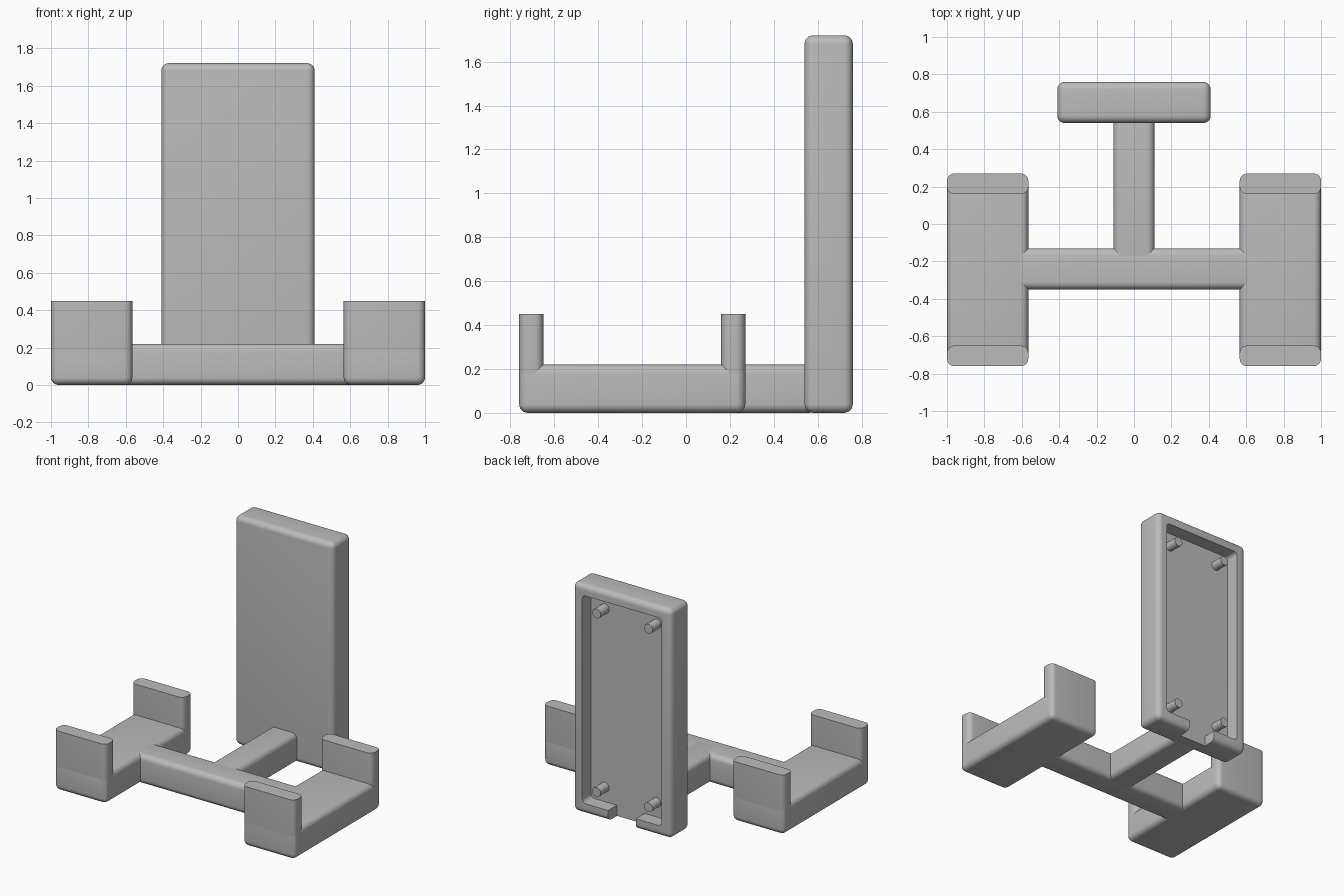
import bpy, bmesh, math
from mathutils import Vector

cube = bpy.data.objects.get("Cube")
if cube:
    bpy.data.objects.remove(cube, do_unlink=True)

# Single material
grey = bpy.data.materials.new("grey plastic")
grey.use_nodes = True
colour = (0.5, 0.5, 0.5, 1)
grey.diffuse_color = colour
grey.node_tree.nodes["Principled BSDF"].inputs["Base Color"].default_value = colour

RADIUS = 0.04


def finish(name, bm):
    mesh = bpy.data.meshes.new(name)
    bm.to_mesh(mesh)
    bm.free()
    mesh.materials.append(grey)
    obj = bpy.data.objects.new(name, mesh)
    bpy.context.collection.objects.link(obj)
    return obj


def smooth(obj):
    bpy.ops.object.select_all(action='DESELECT')
    obj.select_set(True)
    bpy.context.view_layer.objects.active = obj
    bpy.ops.object.shade_smooth_by_angle(angle=math.radians(35))


def box(name, low, high, radius=RADIUS, rounded=lambda a, b: True):
    """Box between two corners, with the chosen edges rounded."""
    bm = bmesh.new()
    bmesh.ops.create_cube(bm, size=1)
    low, high = Vector(low), Vector(high)
    for v in bm.verts:
        v.co = [(l + h) / 2 + c * (h - l) for l, h, c in zip(low, high, v.co)]
    edges = [e for e in bm.edges if rounded(e.verts[0].co, e.verts[1].co)]
    if radius:
        bmesh.ops.bevel(bm, geom=edges, offset=radius, segments=6,
                        profile=0.5, affect='EDGES')
    return finish(name, bm)


def cut(obj, cutter):
    cutter.hide_render = True
    mod = obj.modifiers.new("cut", 'BOOLEAN')
    mod.operation = 'DIFFERENCE'
    mod.solver = 'EXACT'
    mod.object = cutter
    bpy.context.view_layer.objects.active = obj
    bpy.ops.object.modifier_apply(modifier=mod.name)
    bpy.data.objects.remove(cutter, do_unlink=True)


# Tall back panel, hollowed from behind, with a cable slot in its lower rim
panel = box("back_panel", (-0.41, 0.54, 0), (0.41, 0.76, 1.72))
cut(panel, box("recess_cutter", (-0.33, 0.655, 0.08), (0.33, 0.9, 1.64), 0.03,
               lambda a, b: abs(a.y - b.y) > 0.1))
cut(panel, box("slot_cutter", (-0.115, 0.655, -0.1), (0.115, 0.9, 0.2), 0))
smooth(panel)

# Mounting pegs inside the recess
for side, x in (("left", 0.215), ("right", -0.215)):
    for level, z in (("lower", 0.19), ("upper", 1.53)):
        bm = bmesh.new()
        bmesh.ops.create_cone(bm, cap_ends=True, segments=32, radius1=0.035,
                              radius2=0.035, depth=0.12)
        peg = finish(f"{level}_{side}_peg", bm)
        peg.rotation_euler.x = math.pi / 2
        peg.location = (x, 0.695, z)
        smooth(peg)

# T-shaped frame joining the panel and both cradles
smooth(box("crossbar", (-0.65, -0.35, 0), (0.65, -0.13, 0.22)))
smooth(box("rear_arm", (-0.11, -0.3, 0), (0.11, 0.6, 0.22)))


# Cradles: a flat rest with a flat-topped stop at each end
def below_top(a, b):
    return min(a.z, b.z) < 0.1


for side, x0, x1 in (("left", 0.565, 1), ("right", -1, -0.565)):
    smooth(box(f"{side}_rest", (x0, -0.76, 0), (x1, 0.27, 0.22)))
    for end, y0, y1 in (("front", -0.76, -0.65), ("back", 0.16, 0.27)):
        smooth(box(f"{side}_{end}_stop", (x0, y0, 0), (x1, y1, 0.45),
                   rounded=below_top))
